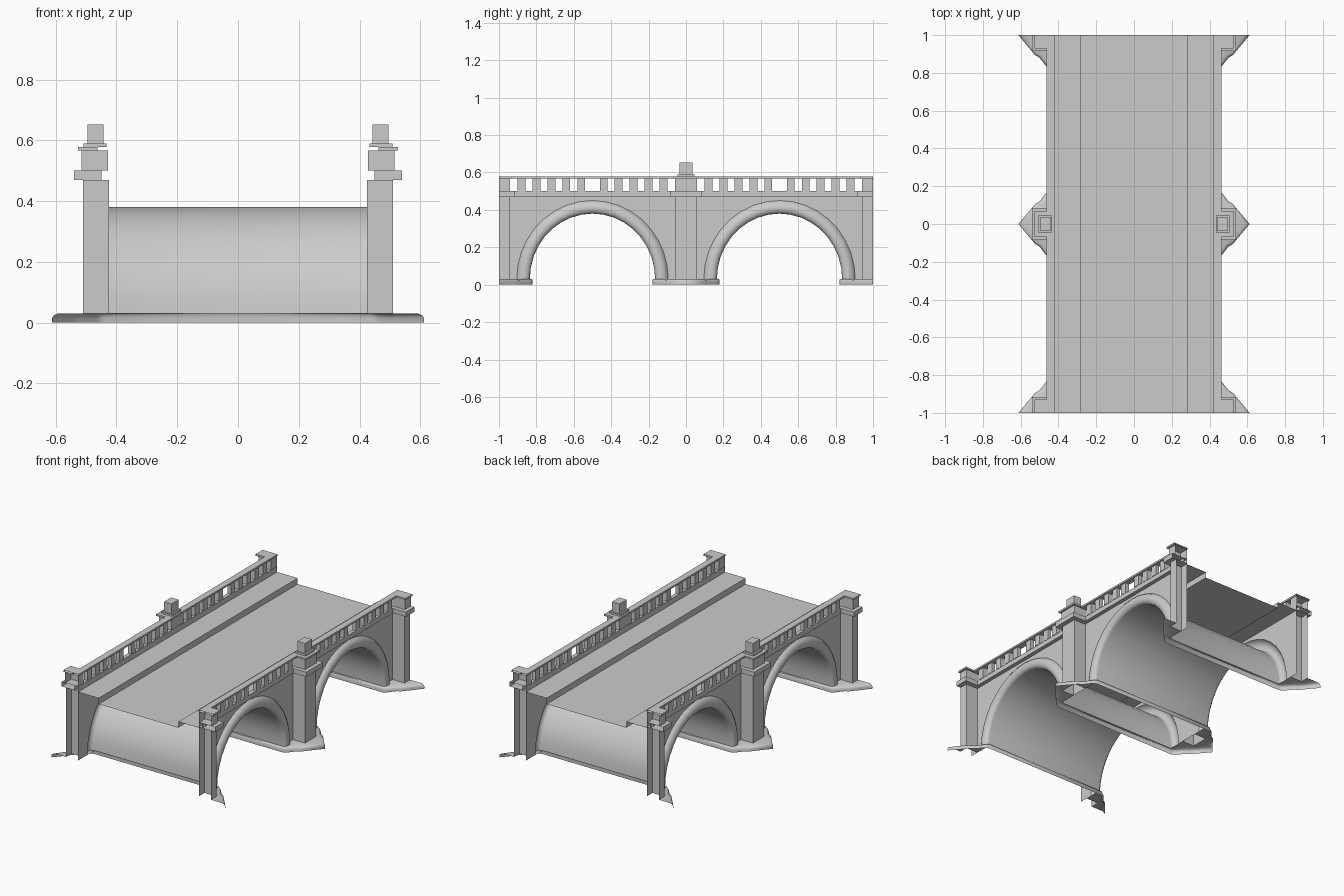
import bpy, bmesh, math

if "Cube" in bpy.data.objects:
    bpy.data.objects.remove(bpy.data.objects["Cube"])

# One quarter (x > 0, y > 0) is modelled; mirrors complete the bridge.
ARCH_Y = 0.5
SPRING = 0.03
WALL_X = 0.425
SEGS = 18


def finish(name, bm, smooth=30):
    bmesh.ops.remove_doubles(bm, verts=bm.verts, dist=0.0002)
    bmesh.ops.recalc_face_normals(bm, faces=bm.faces)
    me = bpy.data.meshes.new(name)
    bm.to_mesh(me)
    bm.free()
    if smooth:
        for p in me.polygons:
            p.use_smooth = True
        me.set_sharp_from_angle(angle=math.radians(smooth))
    ob = bpy.data.objects.new(name, me)
    bpy.context.collection.objects.link(ob)
    m = ob.modifiers.new("mirror", 'MIRROR')
    m.use_axis = (True, True, False)
    m.merge_threshold = 0.0005
    return ob


def loft(bm, rows):
    """Skin a list of equally long point rows."""
    vs = [[bm.verts.new(p) for p in r] for r in rows]
    for a, b in zip(vs, vs[1:]):
        for i in range(len(a) - 1):
            bm.faces.new((a[i], a[i + 1], b[i + 1], b[i]))


def box(bm, x0, x1, y0, y1, z0, z1, open_sides=""):
    """Box with named sides left open: i inner, s y-low, e y-high, t top, b bottom."""
    v = [bm.verts.new((x, y, z)) for x in (x0, x1) for y in (y0, y1) for z in (z0, z1)]
    sides = {"i": (0, 1, 3, 2), "o": (4, 6, 7, 5), "s": (0, 4, 5, 1),
             "e": (2, 3, 7, 6), "b": (0, 2, 6, 4), "t": (1, 5, 7, 3)}
    for key, f in sides.items():
        if key not in open_sides:
            bm.faces.new([v[i] for i in f])


def pier_boxes(bm, x0, x1, w, z0, z1, sides=""):
    """Half a block at the middle pier and half at the end pier."""
    box(bm, x0, x1, 0, w, z0, z1, sides + "s")
    box(bm, x0, x1, 1 - w, 1, z0, z1, sides + "e")


def arch(r):
    out = []
    for i in range(SEGS + 1):
        a = math.pi * i / SEGS
        out.append((ARCH_Y - r * math.cos(a), SPRING + (r + 0.015) * math.sin(a)))
    return out


# Barrel vault with a rolled moulding on the outer edge
bm = bmesh.new()
profile = [(0.335, 0), (0.335, 0.425), (0.338, 0.438), (0.35, 0.448), (0.367, 0.452),
           (0.385, 0.447), (0.398, 0.437), (0.405, WALL_X)]
loft(bm, [[(x, y, z) for y, z in arch(r)] for r, x in profile])
finish("arch_vault", bm, 40)

# Spandrel wall around the arch
bm = bmesh.new()
low = [(0, SPRING)] + arch(0.405) + [(1, SPRING)]
loft(bm, [[(WALL_X, y, z) for y, z in low], [(WALL_X, y, 0.47) for y, z in low]])
finish("spandrel_wall", bm, 0)

# Road and raised pavement
bm = bmesh.new()
section = [(0, 0.427), (0.28, 0.427), (0.28, 0.465), (0.425, 0.465), (0.425, 0.5)]
loft(bm, [[(x, y, z) for x, z in section] for y in (0, 1)])
finish("deck", bm, 0)

# Pilasters
bm = bmesh.new()
pier_boxes(bm, WALL_X, 0.51, 0.055, 0.03, 0.47, "itb")
finish("pilasters", bm, 0)

# Cornice, stepping out round the pilasters
bm = bmesh.new()
box(bm, 0.425, 0.45, 0, 1, 0.47, 0.5, "ise")
pier_boxes(bm, 0.45, 0.54, 0.085, 0.47, 0.5, "i")
finish("cornice", bm, 0)

# Balusters, with a wider gap over each crown
bm = bmesh.new()
for d in (0.06, 0.14, 0.22, 0.30, 0.38):
    for s in (-1, 1):
        c = ARCH_Y + s * d
        box(bm, 0.427, 0.452, c - 0.021, c + 0.021, 0.5, 0.567, "tb")
finish("balusters", bm, 0)

# Parapet blocks above the pilasters
bm = bmesh.new()
pier_boxes(bm, 0.427, 0.515, 0.06, 0.5, 0.567, "tb")
finish("parapet_blocks", bm, 0)

# Handrail and caps
bm = bmesh.new()
box(bm, 0.422, 0.463, 0, 1, 0.567, 0.578, "se")
pier_boxes(bm, 0.463, 0.527, 0.07, 0.567, 0.578, "i")
finish("handrail", bm, 0)

# Finial on the middle pier
bm = bmesh.new()
box(bm, 0.433, 0.508, 0, 0.045, 0.578, 0.59, "sb")
box(bm, 0.443, 0.496, 0, 0.036, 0.59, 0.652, "sb")
finish("finial", bm, 0)

# Pointed pier footings with a rounded upper edge
bm = bmesh.new()
outer = [(0.612, 0), (0.545, 0.08), (0.525, 0.105), (0.50, 0.12), (0.465, 0.165),
         (0.44, 0.18), (0, 0.18)]
inner = [(0.51, 0), (0.51, 0.055), (0.47, 0.055), (WALL_X, 0.055), (WALL_X, 0.11),
         (WALL_X, 0.165), (0, 0.165)]
for flip in (False, True):
    rows = []
    for t, z in ((0, 0), (0, 0.015), (0.06, 0.024), (0.2, 0.03), (1, 0.03)):
        row = []
        for (ox, oy), (ix, iy) in zip(outer, inner):
            x, y = ox + (ix - ox) * t, oy + (iy - oy) * t
            row.append((x, 1 - y if flip else y, z))
        rows.append(row)
    loft(bm, rows)
finish("pier_footings", bm, 50)
